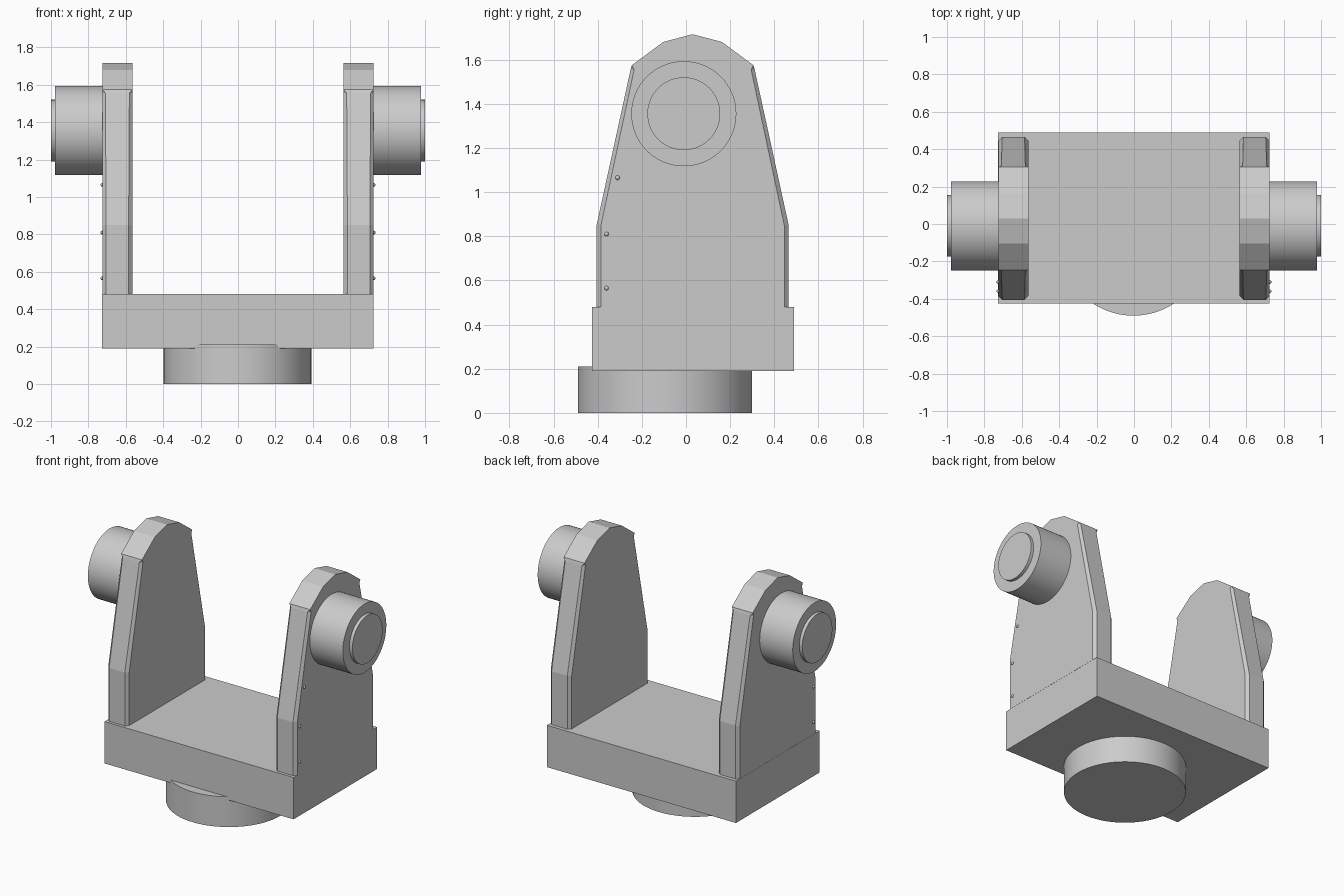
import bpy, bmesh, math
from mathutils import Matrix, Vector

if "Cube" in bpy.data.objects:
    bpy.data.objects.remove(bpy.data.objects["Cube"])

grey = bpy.data.materials.new("plain_grey")
grey.diffuse_color = (0.6, 0.6, 0.6, 1)
grey.use_nodes = True
grey.node_tree.nodes["Principled BSDF"].inputs["Base Color"].default_value = grey.diffuse_color


def finish(name, bm, smooth=False):
    bmesh.ops.remove_doubles(bm, verts=bm.verts, dist=1e-5)
    bmesh.ops.recalc_face_normals(bm, faces=bm.faces)
    mesh = bpy.data.meshes.new(name)
    bm.to_mesh(mesh)
    bm.free()
    mesh.materials.append(grey)
    ob = bpy.data.objects.new(name, mesh)
    bpy.context.collection.objects.link(ob)
    if smooth:
        bpy.ops.object.select_all(action='DESELECT')
        ob.select_set(True)
        bpy.context.view_layer.objects.active = ob
        bpy.ops.object.shade_smooth_by_angle(angle=math.radians(35))
    return ob


def box(name, lo, hi):
    bm = bmesh.new()
    lo, hi = Vector(lo), Vector(hi)
    bmesh.ops.create_cube(bm, size=1, matrix=Matrix.Translation((lo + hi) / 2)
                          @ Matrix.Diagonal((*(hi - lo), 1)))
    return finish(name, bm)


def cylinder(name, centre, radius, depth, axis='Z'):
    bm = bmesh.new()
    rot = Matrix.Rotation(math.pi / 2, 4, 'Y') if axis == 'X' else Matrix()
    bmesh.ops.create_cone(bm, cap_ends=True, segments=64, radius1=radius, radius2=radius,
                          depth=depth, matrix=Matrix.Translation(centre) @ rot)
    return finish(name, bm, True)


def arm(name, side):
    # rings of (height, half width, corner chamfer), lofted upwards to a ridge
    levels = [(0.48, 0.435, 0.02), (0.85, 0.435, 0.02), (1.555, 0.281, 0.016),
              (1.575, 0.275, 0), (1.68, 0.133, 0), (1.715, 0, 0)]
    cx, cy, hx = side * 0.645, 0.03, 0.08
    bm = bmesh.new()
    rings = []
    for z, hy, c in levels:
        pts = [(hx, hy - c), (hx - c, hy), (c - hx, hy), (-hx, hy - c),
               (-hx, c - hy), (c - hx, -hy), (hx - c, -hy), (hx, c - hy)]
        rings.append([bm.verts.new((cx + x, cy + y, z)) for x, y in pts])
    for a, b in zip(rings, rings[1:]):
        for i in range(8):
            j = (i + 1) % 8
            bm.faces.new((a[i], a[j], b[j], b[i]))
    bm.faces.new(rings[0][::-1])
    return finish(name, bm)


# Swivel disc and cross block
cylinder("swivel_disc", (-0.003, -0.095, 0.105), 0.395, 0.21)
box("base_block", (-0.726, -0.425, 0.19), (0.724, 0.49, 0.48))

# Upright arms with pivot drums, end caps and small rivets
for label, s in (("left", -1), ("right", 1)):
    arm(label + "_arm", s)
    cylinder(label + "_pivot_drum", (s * 0.84, -0.01, 1.355), 0.238, 0.276, 'X')
    cylinder(label + "_pivot_cap", (s * 0.98, -0.01, 1.355), 0.165, 0.04, 'X')
    for n, (y, z) in enumerate(((-0.36, 0.565), (-0.36, 0.81), (-0.31, 1.065))):
        bm = bmesh.new()
        bmesh.ops.create_uvsphere(bm, u_segments=12, v_segments=8, radius=0.01,
                                  matrix=Matrix.Translation((s * 0.725, y, z)))
        finish(f"{label}_rivet_{n + 1}", bm, True)
